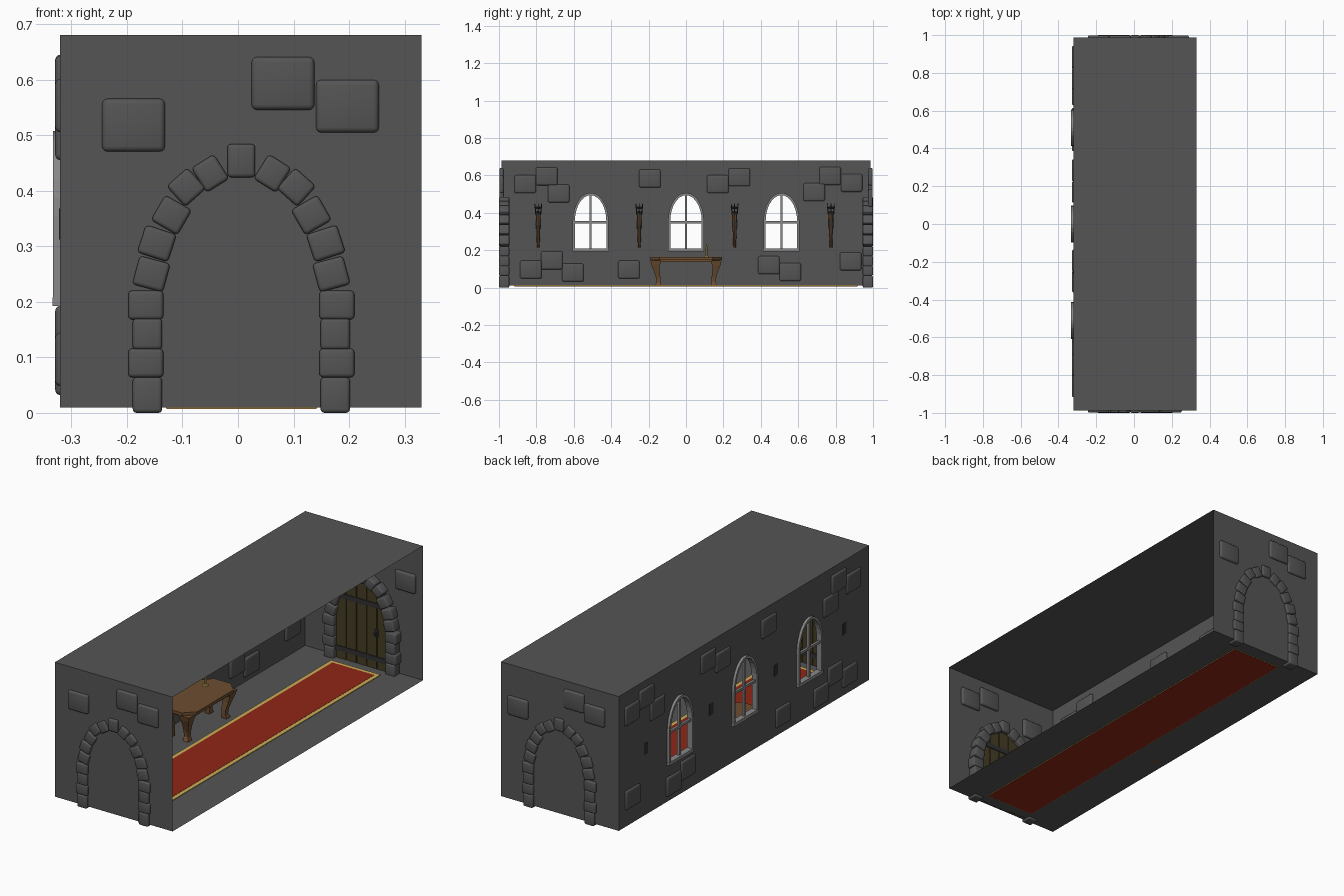
import bpy, bmesh, math
from mathutils import Matrix, Vector

if "Cube" in bpy.data.objects:
    bpy.data.objects.remove(bpy.data.objects["Cube"])

X0, X1, Y, Z0, Z1, CX = -0.32, 0.33, 0.987, 0.01, 0.68, 0.006


def mat(name, r, g, b):
    m = bpy.data.materials.new(name)
    m.diffuse_color = (r, g, b, 1)
    m.use_nodes = True
    m.node_tree.nodes["Principled BSDF"].inputs["Base Color"].default_value = m.diffuse_color
    return m


STONE = mat("dark_stone", 0.09, 0.09, 0.09)
FRAME = mat("pale_stone", 0.25, 0.25, 0.25)
WOOD = mat("table_wood", 0.15, 0.075, 0.03)
DOOR = mat("door_wood", 0.06, 0.045, 0.018)
IRON = mat("iron", 0.03, 0.03, 0.03)
RED = mat("carpet_red", 0.28, 0.02, 0.008)
GOLD = mat("gold", 0.6, 0.42, 0.1)


def finish(name, bm, material, smooth=False):
    bmesh.ops.recalc_face_normals(bm, faces=bm.faces)
    me = bpy.data.meshes.new(name)
    bm.to_mesh(me)
    bm.free()
    me.materials.append(material)
    ob = bpy.data.objects.new(name, me)
    bpy.context.collection.objects.link(ob)
    if smooth:
        bpy.ops.object.select_all(action='DESELECT')
        ob.select_set(True)
        bpy.context.view_layer.objects.active = ob
        bpy.ops.object.shade_smooth_by_angle(angle=math.radians(40))
    return ob


def prism(name, loops, place, d0, d1, material):
    """Fill outlines (the later loops are holes) and extrude from d0 to d1."""
    bm = bmesh.new()
    for loop in loops:
        vs = [bm.verts.new(place(u, v, d0)) for u, v in loop]
        for a, b in zip(vs, vs[1:] + vs[:1]):
            bm.edges.new((a, b))
    bmesh.ops.triangle_fill(bm, use_beauty=True, use_dissolve=False, edges=bm.edges[:])
    if d1 != d0:
        ext = bmesh.ops.extrude_face_region(bm, geom=bm.faces[:])["geom"]
        move = Vector(place(0, 0, d1)) - Vector(place(0, 0, d0))
        bmesh.ops.translate(bm, vec=move, verts=[g for g in ext if isinstance(g, bmesh.types.BMVert)])
    bmesh.ops.dissolve_limit(bm, angle_limit=0.01, verts=bm.verts[:], edges=bm.edges[:])
    return finish(name, bm, material)


def rect(u0, u1, v0, v1):
    return [(u0, v0), (u1, v0), (u1, v1), (u0, v1)]


def arch(c, w, bottom, spring, rise, n=14):
    top = [(c + w * math.cos(math.pi * i / n), spring + rise * math.sin(math.pi * i / n)) for i in range(n + 1)]
    return [(c - w, bottom), (c + w, bottom)] + top


def on_x(u, v, d): return (d, u, v)
def on_z(u, v, d): return (u, v, d)


def blocks(name, items, bevel, material, seg=3):
    """Rounded blocks, each given as (centre, size, turn about y)."""
    bm = bmesh.new()
    for c, s, turn in items:
        m = Matrix.Translation(c) @ Matrix.Rotation(turn, 4, 'Y') @ Matrix.Diagonal((*s, 1))
        bmesh.ops.create_cube(bm, size=1, matrix=m)
    if bevel:
        bmesh.ops.bevel(bm, geom=bm.edges[:], offset=bevel, segments=seg, profile=0.5, affect='EDGES')
    return finish(name, bm, material, bool(bevel))


def rods(name, items, material, seg=8):
    """Tapered rods, each given as (start, end, start radius, end radius)."""
    bm = bmesh.new()
    for a, b, r0, r1 in items:
        a, b = Vector(a), Vector(b)
        m = Matrix.Translation((a + b) / 2) @ (b - a).to_track_quat('Z', 'Y').to_matrix().to_4x4()
        bmesh.ops.create_cone(bm, cap_ends=True, segments=seg, radius1=r0, radius2=r1,
                              depth=(b - a).length, matrix=m)
    return finish(name, bm, material, True)


# Room shell: thin floor, ceiling, ends and window wall; +x side stays open
windows = [-0.51, 0, 0.51]
prism("floor", [rect(X0, X1, -Y, Y)], on_z, Z0, Z0, STONE)
prism("ceiling", [rect(X0, X1, -Y, Y)], on_z, Z1, Z1, STONE)
holes = [arch(c, 0.09, 0.2, 0.355, 0.145) for c in windows]
prism("window_wall", [rect(-Y, Y, Z0, Z1)] + holes, on_x, X0, X0, STONE)

# Window frames with sill and glazing bars
for i, c in enumerate(windows):
    prism(f"window_frame_{i}", [arch(c, 0.096, 0.192, 0.355, 0.152), arch(c, 0.084, 0.207, 0.355, 0.139)],
          on_x, -0.333, -0.305, FRAME)
    blocks(f"window_bars_{i}", [((-0.319, c, 0.35), (0.012, 0.012, 0.29), 0),
                                ((-0.319, c, 0.35), (0.012, 0.17, 0.012), 0),
                                ((-0.319, c, 0.2), (0.03, 0.195, 0.016), 0)], 0, FRAME)

# Loose stones showing through the window wall
spots = [(-.86, .553), (-.745, .595), (-.68, .503), (-.193, .583), (.17, .553), (.285, .59), (.685, .51),
         (.77, .597), (.885, .56), (-.83, .096), (-.717, .145), (-.605, .08), (-.305, .096),
         (.443, .12), (.557, .083), (.88, .14)]
blocks("window_wall_stones", [((-0.318, y, z), (0.022, 0.115, 0.096), 0) for y, z in spots], 0.0095, STONE)

# Arch stones on one side: offset from centre, height, width, height, lean in degrees
side = [(.169, .032, .053, .064, 0), (.172, .09, .063, .052, 0), (.169, .142, .053, .056, 0),
        (.172, .194, .063, .052, 0), (.162, .25, .057, .053, 15), (.152, .305, .058, .052, 18),
        (.126, .356, .055, .052, 30), (.099, .406, .05, .05, 48), (.056, .431, .052, .048, 58)]
W, SPRING, RISE = 0.142, 0.2, 0.225


def door_top(u):
    return SPRING + RISE * math.sqrt(max(0, 1 - (u / W) ** 2))


# Both end walls, the back one being the front one turned around
end_stones = {"front": [(-.188, .518), (.081, .593), (.197, .552)],
              "back": [(.235, .478), (-.075, .593), (-.188, .552)]}
for label, s in (("front", -1), ("back", 1)):
    def on_y(u, v, d, s=s): return (CX - s * u, s * d, v)

    prism(label + "_wall", [[(X0 - CX, Z0), (X1 - CX, Z0), (X1 - CX, Z1), (X0 - CX, Z1)]]
          if s < 0 else [[(CX - X0, Z0), (CX - X1, Z0), (CX - X1, Z1), (CX - X0, Z1)]], on_y, Y, Y, STONE)
    blocks(label + "_wall_stones", [((x, s * 0.986, z), (0.113, 0.024, 0.095), 0)
                                    for x, z in end_stones[label]], 0.0095, STONE)
    stones = [((CX, s * 0.972, 0.454), (0.05, 0.055, 0.06), 0)]
    for u, z, w, h, lean in side:
        for k in (-1, 1):
            stones.append(((CX + k * u, s * 0.972, z), (w, 0.055, h), math.radians(-k * lean)))
    blocks(label + "_door_arch", stones, 0.007, STONE)

    # Door planks trimmed to the arch, with a dark backing
    prism(label + "_door_back", [arch(0, W, Z0, SPRING, RISE)], on_y, 0.982, 0.976, IRON)
    step = 2 * W / 5
    for i in range(5):
        a, b = -W + i * step + 0.002, -W + (i + 1) * step - 0.002
        top = [(b + (a - b) * t / 5, door_top(b + (a - b) * t / 5)) for t in range(6)]
        prism(f"{label}_door_plank_{i}", [[(a, Z0), (b, Z0)] + top], on_y, 0.981, 0.966, DOOR)
    # Iron bands and handle
    fit = []
    for z in (0.06, 0.325):
        w = W * math.sqrt(1 - (max(0, z + 0.012 - SPRING) / RISE) ** 2)
        fit.append(((CX, s * 0.966, z), (2 * w, 0.008, 0.024), 0))
    hx = CX + s * 0.085
    fit += [((hx, s * 0.964, 0.19), (0.018, 0.008, 0.035), 0), ((hx, s * 0.955, 0.19), (0.01, 0.02, 0.01), 0)]
    blocks(label + "_door_iron", fit, 0, IRON)

# Carpet with gold border; its red underside shows below the floor
CA, CB, CY = -0.13, 0.142, 0.92
prism("carpet_border", [rect(CA, CB, -CY, CY)], on_z, 0.008, 0.0135, GOLD)
prism("carpet_field", [rect(CA + .02, CB - .02, -CY + .02, CY - .02)], on_z, 0.0135, 0.0145, RED)
prism("carpet_underside", [rect(CA + .002, CB - .002, -CY + .002, CY - .002)], on_z, 0.007, 0.008, RED)

# Console table: chamfered top, apron and curved tapering legs
TX0, TX1, TY = -0.315, -0.125, 0.193


def chamfered(g, c):
    x0, x1, y = TX0 + g, TX1 - g, TY - g
    return [(x0, -y + c), (x0 + c, -y), (x1 - c, -y), (x1, -y + c), (x1, y - c), (x1 - c, y), (x0 + c, y), (x0, y - c)]


prism("table_top", [chamfered(0, 0.05)], on_z, 0.148, 0.163, WOOD)
prism("table_apron", [chamfered(0.012, 0.045)], on_z, 0.138, 0.148, WOOD)
bm = bmesh.new()
# outward shift, height, half width
leg = [(.0, .145, .03), (.003, .12, .022), (-.004, .09, .016), (-.014, .055, .012), (-.016, .03, .011), (-.01, .01, .015)]
for kx, cx in ((-1, TX0 + 0.042), (1, TX1 - 0.042)):
    for ky in (-1, 1):
        prev = None
        for o, z, h in leg:
            ring = [bm.verts.new((cx + kx * o * 0.6 + a * h, ky * (0.16 + o * 0.8) + b * h, z))
                    for a, b in ((-1, -1), (1, -1), (1, 1), (-1, 1))]
            if prev:
                for i in range(4):
                    bm.faces.new((prev[i], prev[i - 1], ring[i - 1], ring[i]))
            else:
                bm.faces.new(ring)
            prev = ring
        bm.faces.new(prev)
finish("table_legs", bm, WOOD)

# Candle in its holder
rods("candle", [((-.257, .11, .163), (-.257, .11, .168), .014, .012),
                ((-.257, .11, .168), (-.257, .11, .215), .005, .005),
                ((-.257, .11, .215), (-.257, .11, .236), .005, .0005)], GOLD)

# Wall torches: wooden shaft, iron cage and bracket
for i, y in enumerate((-0.79, -0.25, 0.26, 0.775)):
    low, high = Vector((-0.3, y, 0.215)), Vector((-0.268, y, 0.405))
    rods(f"torch_shaft_{i}", [(low, high, 0.007, 0.014)], WOOD)
    up = (high - low).normalized()
    cage = [(high - up * 0.012, high, 0.018, 0.018)]
    for k in range(6):
        d = Vector((math.cos(k * math.pi / 3), math.sin(k * math.pi / 3), 0))
        cage.append((high + d * 0.016 - up * 0.01, high + d * 0.021 + up * 0.045, 0.003, 0.002))
    cage.append((high + up * 0.018, high + up * 0.025, 0.02, 0.021))
    rods(f"torch_cage_{i}", cage, IRON)
    blocks(f"torch_bracket_{i}", [((-0.318, y, 0.34), (0.009, 0.03, 0.055), 0),
                                  ((-0.298, y, 0.34), (0.04, 0.012, 0.012), 0),
                                  ((-0.279, y, 0.34), (0.03, 0.03, 0.014), 0)], 0, IRON)
